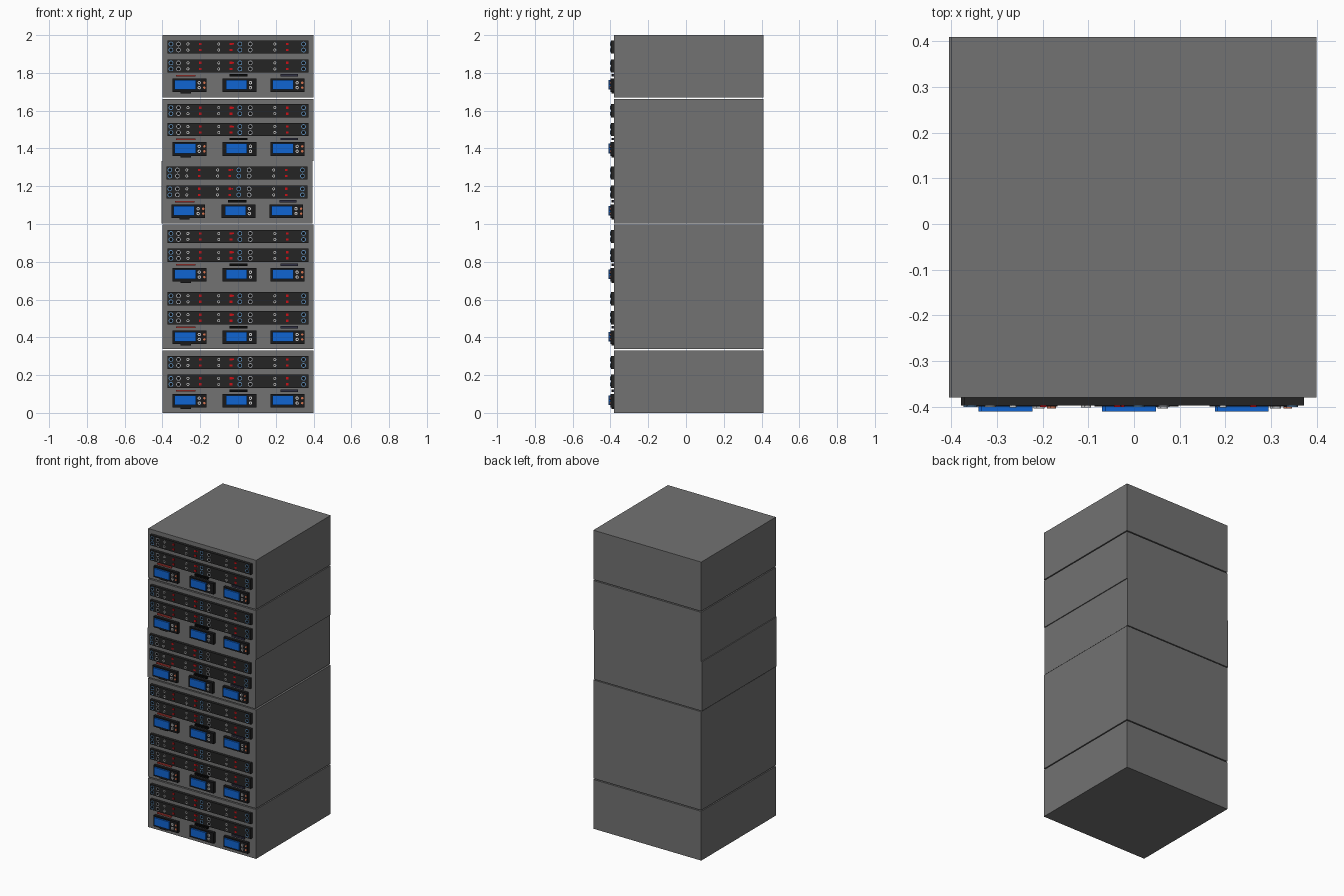
import bpy, bmesh, math
from mathutils import Matrix

if "Cube" in bpy.data.objects:
    bpy.data.objects.remove(bpy.data.objects["Cube"])

COLORS = {
    "cabinet_body": (0.17, 0.17, 0.17, 1),
    "front_bars": (0.018, 0.018, 0.018, 1),
    "display_housings": (0.01, 0.01, 0.011, 1),
    "display_screens": (0.005, 0.13, 0.65, 1),
    "red_lights": (0.6, 0.005, 0.008, 1),
    "red_plate": (0.6, 0.05, 0.04, 1),
    "black_plate": (0.003, 0.003, 0.003, 1),
    "violet_plate": (0.03, 0.03, 0.055, 1),
    "white_buttons": (0.6, 0.6, 0.6, 1),
    "orange_buttons": (0.7, 0.18, 0.08, 1),
    "blue_rings": (0.11, 0.27, 0.5, 1),
    "pale_rings": (0.35, 0.37, 0.4, 1),
}
parts = {name: bmesh.new() for name in COLORS}
FRONT = -0.38


def box(part, x0, x1, y0, y1, z0, z1):
    m = Matrix.Translation(((x0 + x1) / 2, (y0 + y1) / 2, (z0 + z1) / 2))
    m = m @ Matrix.Diagonal((x1 - x0, y1 - y0, z1 - z0, 1))
    bmesh.ops.create_cube(parts[part], size=1, matrix=m)


def button(part, x, z, r, y0, y1, seg=12):
    m = Matrix.Translation((x, (y0 + y1) / 2, z)) @ Matrix.Rotation(math.pi / 2, 4, 'X')
    bmesh.ops.create_cone(parts[part], cap_ends=True, segments=seg, radius1=r,
                          radius2=r, depth=y1 - y0, matrix=m)


def ring(part, x, z, r, w, y0, y1, seg=16):
    bm = parts[part]
    loops = []
    for rad, y in ((r, y1), (r, y0), (r - w, y0), (r - w, y1)):
        loops.append([bm.verts.new((x + rad * math.cos(2 * math.pi * i / seg), y,
                                    z + rad * math.sin(2 * math.pi * i / seg)))
                      for i in range(seg)])
    for a, b in zip(loops, loops[1:] + loops[:1]):
        for i in range(seg):
            j = (i + 1) % seg
            bm.faces.new((a[i], a[j], b[j], b[i]))


# Cabinet body of one unit
box("cabinet_body", -0.4, 0.4, FRONT, 0.41, 0, 0.33)

# Two control bars, each with two rows of rings, buttons and red lights
for zc in (0.167, 0.267):
    box("front_bars", -0.373, 0.373, -0.398, FRONT, zc - 0.035, zc + 0.035)
    for z in (zc - 0.016, zc + 0.016):
        for part, x in (("blue_rings", -0.355), ("pale_rings", -0.315), ("blue_rings", 0.01),
                        ("pale_rings", 0.065), ("blue_rings", 0.347)):
            ring(part, x, z, 0.0125, 0.004, -0.401, -0.397)
            button("black_plate", x, z, 0.0075, -0.4, -0.397)
        for x in (-0.265, -0.102, 0.195):
            ring("white_buttons", x, z, 0.008, 0.0035, -0.402, -0.397, 12)
        for x in (-0.198, -0.036, 0.262):
            box("red_lights", x - 0.008, x + 0.006, -0.401, -0.397, z - 0.006, z + 0.006)
    box("red_lights", -0.028, -0.021, -0.401, -0.397, zc + 0.012, zc + 0.02)

# Three displays: housing left edge, screen left edge, has orange buttons
for hx, sx, orange in ((-0.347, -0.335, True), (-0.081, -0.064, False), (0.172, 0.183, True)):
    box("display_housings", hx, hx + 0.179, -0.4, FRONT, 0.028, 0.1)
    box("display_screens", sx, sx + 0.112, -0.411, -0.399, 0.041, 0.092)
    for z in (0.052, 0.078):
        bx = sx + 0.13
        ring("white_buttons", bx, z, 0.009, 0.005, -0.404, -0.399, 12)
        if orange:
            button("orange_buttons", bx + 0.027, z, 0.0065, -0.404, -0.399)
box("display_housings", -0.305, -0.25, -0.395, FRONT, 0.02, 0.03)

# Slim plates above the displays
box("red_plate", -0.327, -0.225, -0.39, FRONT, 0.112, 0.12)
box("black_plate", -0.046, 0.05, -0.395, FRONT, 0.111, 0.123)
box("violet_plate", 0.225, 0.317, -0.39, FRONT, 0.111, 0.123)

# Turn each part into a mesh and stack six linked copies
levels = [(0, 0), (0, 0.337), (0, 0.667), (-0.006, 1.003), (0, 1.333), (0, 1.67)]
for name, bm in parts.items():
    bmesh.ops.recalc_face_normals(bm, faces=bm.faces)
    mesh = bpy.data.meshes.new(name)
    bm.to_mesh(mesh)
    bm.free()
    mat = bpy.data.materials.new(name + "_color")
    mat.diffuse_color = COLORS[name]
    mat.use_nodes = True
    mat.node_tree.nodes["Principled BSDF"].inputs["Base Color"].default_value = mat.diffuse_color
    mesh.materials.append(mat)
    for i, (x, z) in enumerate(levels):
        obj = bpy.data.objects.new(f"{name}_level_{i + 1}", mesh)
        obj.location = (x, 0, z)
        bpy.context.collection.objects.link(obj)
